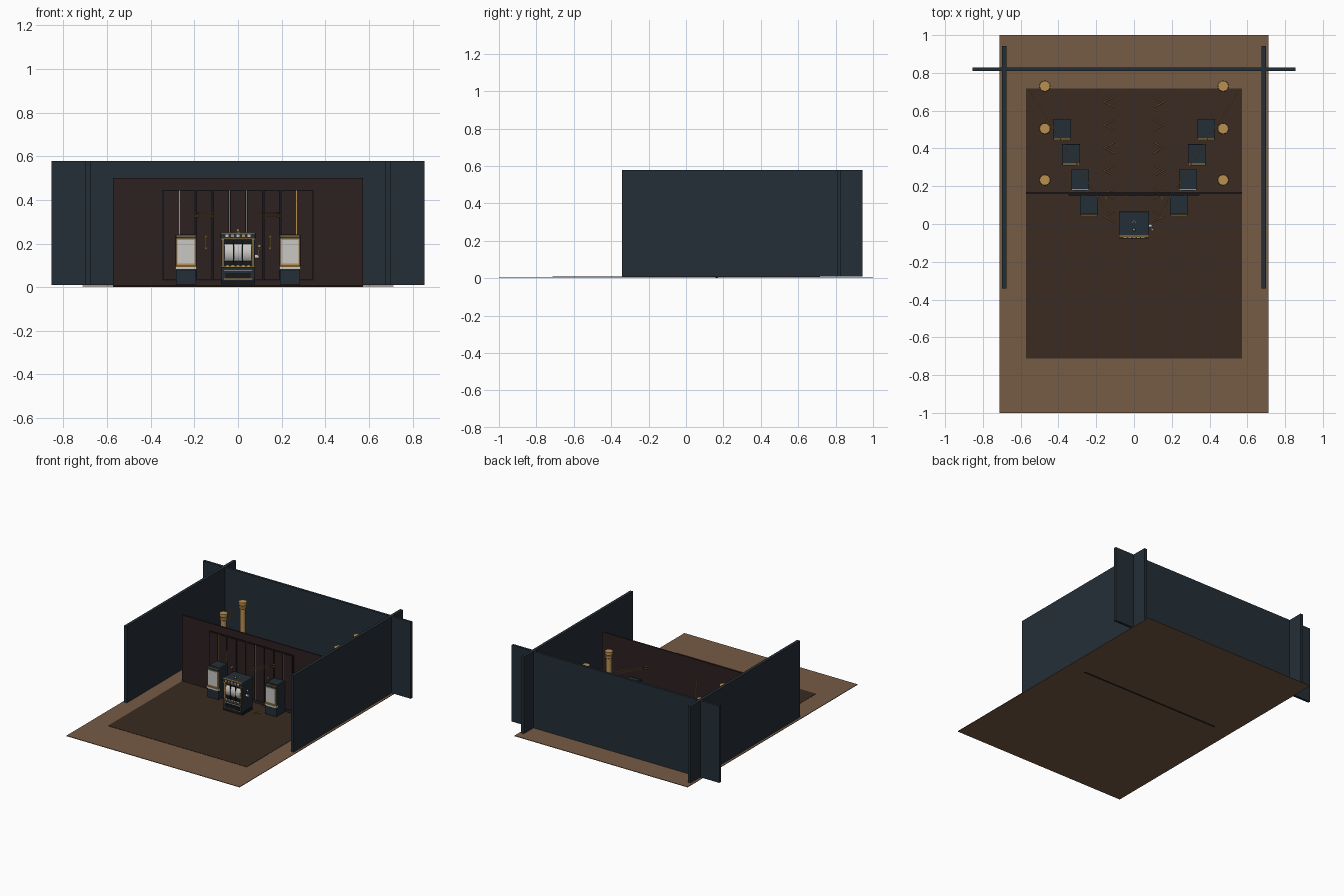
import bpy, math
from mathutils import Vector

if "Cube" in bpy.data.objects:
    bpy.data.objects.remove(bpy.data.objects["Cube"])


def mat(name, r, g, b):
    m = bpy.data.materials.new(name)
    m.diffuse_color = (r, g, b, 1)
    m.use_nodes = True
    m.node_tree.nodes["Principled BSDF"].inputs["Base Color"].default_value = m.diffuse_color
    return m


NAVY = mat("navy", .018, .028, .038)
BROWN = mat("floor brown", .18, .105, .06)
DARK = mat("carpet brown", .042, .024, .015)
MAROON = mat("maroon", .026, .015, .015)
GOLD = mat("brass", .48, .28, .08)
SILVER = mat("silver", .58, .57, .55)
BLACK = mat("black", .008, .009, .011)


def finish(name, m):
    o = bpy.context.object
    o.name = name
    o.data.materials.append(m)
    return o


def box(name, x0, x1, y0, y1, z0, z1, m, bevel=0):
    bpy.ops.mesh.primitive_cube_add(size=1, location=((x0 + x1) / 2, (y0 + y1) / 2, (z0 + z1) / 2))
    o = finish(name, m)
    o.scale = (x1 - x0, y1 - y0, z1 - z0)
    bpy.ops.object.transform_apply(location=False, rotation=False)
    if bevel:
        b = o.modifiers.new("bevel", 'BEVEL')
        b.width, b.segments = bevel, 2
    return o


def rod(name, a, b, r, m, sides=8):
    a, b = Vector(a), Vector(b)
    bpy.ops.mesh.primitive_cylinder_add(vertices=sides, radius=r, depth=(b - a).length, location=(a + b) / 2)
    o = finish(name, m)
    o.rotation_euler = (b - a).to_track_quat('Z', 'Y').to_euler()
    if sides > 8:
        bpy.ops.object.shade_smooth_by_angle()
    return o


def ball(name, p, r, m):
    bpy.ops.mesh.primitive_uv_sphere_add(segments=16, ring_count=8, radius=r, location=p)
    bpy.ops.object.shade_smooth()
    return finish(name, m)


# Floor, carpet and outer walls
box("floor", -.713, .713, -1, 1, .003, .007, BROWN)
box("carpet", -.572, .572, -.713, .717, .007, .009, DARK)
box("back_wall", -.855, .855, .811, .829, .009, .579, NAVY)
for s in (-1, 1):
    box("side_wall", s * .687 - .011, s * .687 + .011, -.342, .943, .009, .579, NAVY)

# Partition with a row of tall panels
box("partition", -.572, .572, .159, .17, 0, .5, MAROON)
box("panel_backing", -.348, .348, .154, .159, .03, .446, BLACK)
edges = [-.346, -.268, -.194, -.115, -.038, .038, .115, .194, .268, .346]
for a, b in zip(edges, edges[1:]):
    box("wall_panel", a + .003, b - .003, .147, .157, .034, .442, MAROON)
for s in (-1, 1):
    box("brass_seam", s * .268 - .002, s * .268 + .002, .15, .155, .034, .442, GOLD)
    box("silver_seam", s * .038 - .002, s * .038 + .002, .15, .155, .034, .442, SILVER)
    # door handles
    rod("door_handle", (s * .148, .135, .17), (s * .148, .135, .24), .004, GOLD)
    for z in (.178, .232):
        rod("handle_mount", (s * .148, .15, z), (s * .148, .133, z), .006, GOLD)


# Brass columns with stepped base and capital
def column(x, y):
    prof = [(.029, .009), (.029, .03), (.022, .04), (.02, .06), (.02, .36),
            (.026, .365), (.026, .378), (.022, .382), (.028, .392), (.028, .41)]
    n = 16
    v = [(r * math.cos(2 * math.pi * i / n), r * math.sin(2 * math.pi * i / n), z)
         for r, z in prof for i in range(n)]
    f = [(k * n + i, k * n + (i + 1) % n, (k + 1) * n + (i + 1) % n, (k + 1) * n + i)
         for k in range(len(prof) - 1) for i in range(n)]
    f += [tuple(reversed(range(n))), tuple(range(len(v) - n, len(v)))]
    me = bpy.data.meshes.new("brass_column")
    me.from_pydata(v, [], f)
    me.materials.append(GOLD)
    o = bpy.data.objects.new("brass_column", me)
    o.location = (x, y, 0)
    bpy.context.collection.objects.link(o)
    bpy.context.view_layer.objects.active = o
    bpy.ops.object.select_all(action='DESELECT')
    o.select_set(True)
    bpy.ops.object.shade_smooth_by_angle()


for s in (-1, 1):
    for y in (.73, .505, .233):
        column(s * .472, y)
    # twin overhead rails running to the back corners
    for z in (.325, .34):
        rod("overhead_rail", (s * .1, .005, z), (s * .56, .715, z), .003, GOLD, 6)
    # floor chevrons
    for i in range(6):
        y = .645 - .121 * i
        for d in (-1, 1):
            rod("floor_chevron", (s * .105, y + d * .027, .0105), (s * .158, y, .0105), .0025, GOLD, 4)


# Small cabinets in two receding rows
def cabinet(x, y):
    f = y - .052   # front face of the body
    box("cabinet_base", x - .046, x + .046, f, y + .058, .012, .08, NAVY, .003)
    box("cabinet_body", x - .048, x + .048, f + .006, y + .058, .08, .24, NAVY, .003)
    box("cabinet_bezel", x - .044, x + .044, f + .001, f + .008, .1, .236, GOLD)
    box("cabinet_screen", x - .039, x + .039, f - .003, f + .004, .108, .217, SILVER)
    box("cabinet_header", x - .046, x + .046, f - .002, f + .008, .222, .232, NAVY)
    box("cabinet_deck", x - .048, x + .048, f - .006, f + .016, .08, .092, SILVER)
    box("deck_trim", x - .048, x + .048, f - .004, f + .01, .092, .097, GOLD)
    box("cabinet_lid", x - .04, x + .04, f + .02, y + .05, .239, .242, NAVY)


for s in (-1, 1):
    for i in range(4):
        cabinet(s * (.238 + .0475 * i), .097 + .134 * i)

# Central reel machine: body
box("machine_plinth", -.078, .078, -.06, .06, .01, .03, BLACK)
box("machine_body", -.076, .076, -.045, .064, .03, .235, NAVY, .004)
box("machine_lower_front", -.076, .076, -.066, -.04, .03, .095, NAVY, .003)
box("machine_header", -.08, .08, -.068, .066, .222, .25, NAVY, .004)
for s in (-1, 1):
    box("machine_cheek", s * .074 - .004, s * .074 + .004, -.066, -.04, .09, .225, NAVY)
    box("window_trim", s * .067 - .003, s * .067 + .003, -.064, -.045, .098, .222, GOLD)
box("header_trim", -.079, .079, -.07, -.06, .219, .224, GOLD)
box("header_cap_trim", -.079, .079, -.07, -.06, .247, .251, GOLD)
for i in range(5):
    x = -.05 + .025 * i
    box("header_lamp", x - .007, x + .007, -.072, -.066, .23, .242, GOLD if i % 2 else SILVER)
# reels with brass dividers
box("reel_backing", -.064, .064, -.048, -.044, .098, .22, BLACK)
for x in (-.042, 0, .042):
    rod("reel", (x - .019, -.004, .158), (x + .019, -.004, .158), .059, SILVER, 48)
for x in (-.021, .021):
    box("reel_divider", x - .0015, x + .0015, -.064, -.05, .1, .22, BLACK)
# button deck, tray and panel lines
box("button_deck", -.078, .078, -.076, -.045, .09, .098, NAVY)
box("deck_edge", -.078, .078, -.078, -.074, .092, .097, GOLD)
for i in range(5):
    x = -.048 + .024 * i
    box("deck_button", x - .007, x + .007, -.073, -.062, .098, .101, SILVER)
for z0, z1, w, m in ((.076, .079, .064, SILVER), (.04, .066, .058, BLACK),
                     (.046, .05, .05, SILVER), (.036, .039, .064, GOLD)):
    box("lower_panel", -w, w, -.07, -.064, z0, z1, m)
# crown knob and top ornament
ball("crown_knob", (0, -.03, .26), .008, GOLD)
for s in (-1, 1):
    rod("top_chevron", (0, .02, .252), (s * .01, .005, .252), .002, SILVER, 6)
# pull lever
rod("lever_pivot", (.074, -.01, .14), (.096, -.01, .14), .009, SILVER, 16)
rod("lever_arm", (.092, -.012, .14), (.098, -.03, .185), .0035, SILVER, 8)
ball("lever_knob", (.098, -.03, .188), .008, GOLD)
